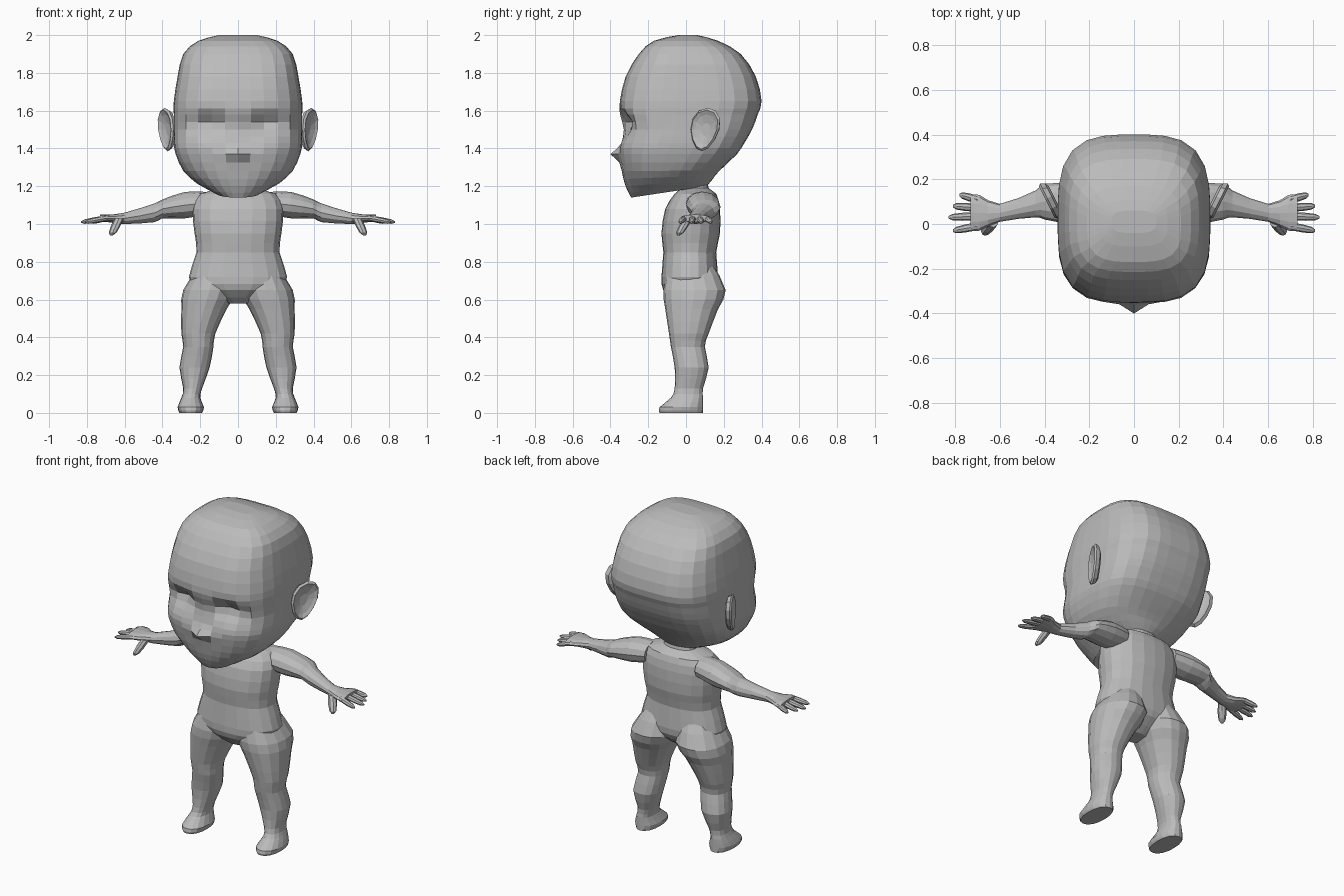
import bpy, bmesh
from math import cos, sin, tau, exp
from mathutils import Vector

cube = bpy.data.objects.get("Cube")
if cube:
    bpy.data.objects.remove(cube)

grey = bpy.data.materials.new("plain grey")
grey.use_nodes = True
colour = (.5, .5, .5, 1)
grey.diffuse_color = colour
grey.node_tree.nodes["Principled BSDF"].inputs["Base Color"].default_value = colour


def unit_ring(sides, power):
    """Evenly spaced directions scaled on to a rounded square of half size one."""
    points = []
    for i in range(sides):
        angle = tau * i / sides - tau / 4
        c, s = cos(angle), sin(angle)
        radius = (abs(c) ** power + abs(s) ** power) ** (-1 / power)
        points.append((c * radius, s * radius))
    return points


def level_ring(sides, power, z_front, z_back, x, half_width, front, back):
    """Cross-section of an upright part; it may tip from front to back."""
    middle, depth = (front + back) / 2, (back - front) / 2
    return [Vector((x + half_width * u, middle + depth * v,
                    z_front + (z_back - z_front) * (v + 1) / 2))
            for u, v in unit_ring(sides, power)]


def side_ring(sides, x, y, half_depth, z, half_height):
    """Cross-section of a part that runs sideways."""
    return [Vector((x, y + half_depth * u, z + half_height * v))
            for u, v in unit_ring(sides, 2)]


def flowing(sections):
    """Add a section between each pair, on a smooth curve through its neighbours."""
    last = len(sections) - 1
    result = []
    for i in range(last):
        before, after = sections[max(i - 1, 0)], sections[min(i + 2, last)]
        here, there = sections[i], sections[i + 1]
        result.append(here)
        result.append([(9 * (b + c) - a - d) / 16
                       for a, b, c, d in zip(before, here, there, after)])
    result.append(sections[last])
    return result


def loft(name, rings, mirrored=False):
    """Skin a row of rings, close both ends and optionally mirror the part."""
    bm = bmesh.new()
    rows = [[bm.verts.new(point) for point in ring] for ring in rings]
    for near, far in zip(rows, rows[1:]):
        for i in range(len(near)):
            bm.faces.new((near[i - 1], near[i], far[i], far[i - 1]))
    bm.faces.new(rows[0])
    bm.faces.new(rows[-1])
    bmesh.ops.recalc_face_normals(bm, faces=bm.faces)
    mesh = bpy.data.meshes.new(name)
    bm.to_mesh(mesh)
    bm.free()
    mesh.materials.append(grey)
    obj = bpy.data.objects.new(name, mesh)
    bpy.context.collection.objects.link(obj)
    if mirrored:
        obj.modifiers.new("both sides", 'MIRROR')


def bump(across, width, height, thickness):
    """Soft round patch, used to press the face in or out."""
    return exp(-(across / width) ** 2 - (height / thickness) ** 2)


# Head: height, front, back, half width
head_sections = [
    (2, -.04, .06, .1), (1.97, -.17, .17, .21), (1.9, -.25, .29, .29),
    (1.78, -.32, .37, .32), (1.65, -.35, .4, .34), (1.58, -.35, .38, .34),
    (1.5, -.33, .35, .34), (1.43, -.34, .31, .34), (1.37, -.35, .27, .33),
    (1.28, -.34, .18, .29), (1.2, -.32, .14, .22), (1.14, -.29, .11, .12)]
head_rings = []
for z, front, back, half_width in flowing(head_sections):
    # The jaw rises toward the nape and is rounder than the skull
    nape = max(z, 1.2 + .6 * (z - 1.14))
    power = 2.3 + max(0, min(1, 5 * (z - 1.2)))
    head_rings.append(level_ring(32, power, z, nape, 0, half_width, front, back))

# Face: eye hollows, cheeks and nose
for ring in head_rings:
    for point in ring:
        if point.y < -.1:
            x, z = abs(point.x), point.z
            point.y += .06 * bump(x - .15, .08, z - 1.54, .05)
            point.y -= .01 * bump(x - .17, .08, z - 1.42, .04)
            point.y -= .05 * bump(x, .05, z - 1.37, .03)
loft("head", head_rings)

# Ears: a teardrop that flares backward, with a dished face
ear_middle = Vector((.38, .1, 1.5))
ear_normal = Vector((.16, -.08, 0)).normalized()
ear_outline = []
for i in range(12):
    c, s = cos(tau * i / 12), sin(tau * i / 12)
    along = .1 * s + (.47 + .1 * s) * c
    ear_outline.append(Vector((.08 * along, .16 * along, .115 * s)))
ear_profile = [(.7, -.03), (.9, -.02), (1, 0), (.9, .01), (.7, 0), (.3, -.01)]
loft("ear", [[ear_middle + point * scale + ear_normal * offset for point in ear_outline]
             for scale, offset in ear_profile], True)

# Torso with neck: height, front, back, half width
torso_sections = [
    (1.26, -.03, .11, .09), (1.19, -.03, .12, .1), (1.16, -.06, .16, .2),
    (1.08, -.11, .18, .24), (.95, -.13, .18, .23), (.85, -.12, .16, .22),
    (.72, -.13, .17, .26), (.65, -.12, .15, .21), (.58, -.05, .06, .06)]
loft("torso", [level_ring(20, 2.4, z, z, 0, half_width, front, back)
               for z, front, back, half_width in flowing(torso_sections)])

# Legs with buttocks and feet: height, centre, half width, front, back
leg_sections = [
    (.79, .12, .08, -.09, .14), (.65, .15, .14, -.12, .21),
    (.55, .18, .12, -.11, .17), (.42, .21, .09, -.09, .12),
    (.35, .21, .08, -.08, .1), (.24, .23, .08, -.06, .12),
    (.13, .24, .05, -.06, .09), (.08, .25, .05, -.08, .09),
    (.03, .25, .07, -.14, .09), (0, .25, .06, -.14, .09)]
loft("leg", [level_ring(16, 2.3, z, z, x, half_width, front, back)
             for z, x, half_width, front, back in flowing(leg_sections)], True)

# Arms out to the palm: reach, centre, half depth, height, half height
arm_sections = [
    (.17, .08, .08, 1.11, .06), (.28, .09, .09, 1.1, .07), (.4, .1, .08, 1.08, .05),
    (.44, .09, .06, 1.06, .05), (.6, .05, .04, 1.03, .03),
    (.69, .05, .08, 1.03, .02), (.73, .05, .08, 1.03, .02)]
loft("arm", [side_ring(12, *section) for section in flowing(arm_sections)], True)

# Fingers fan out from the palm and thumbs point down and forward
taper = [(0, 1), (.5, 1), (.85, .8), (1, .3)]
fingers = {"little_finger": (.13, .78), "ring_finger": (.08, .81),
           "middle_finger": (.03, .83), "index_finger": (-.03, .81)}
for name, (tip, reach) in fingers.items():
    rings = []
    for t, size in taper:
        spread = .75 + .25 * t
        rings.append(side_ring(8, .7 + (reach - .7) * t, .05 + (tip - .05) * spread,
                               .018 * size, 1.03 - .02 * t, .015 * size))
    loft(name, rings, True)

thumb_rings = []
for t, size in taper:
    y, z, radius = .01 - .05 * t, 1.03 - .09 * t, .025 * size
    thumb_rings.append(level_ring(8, 2, z, z, .63 + .04 * t, radius, y - radius, y + radius))
loft("thumb", thumb_rings, True)
